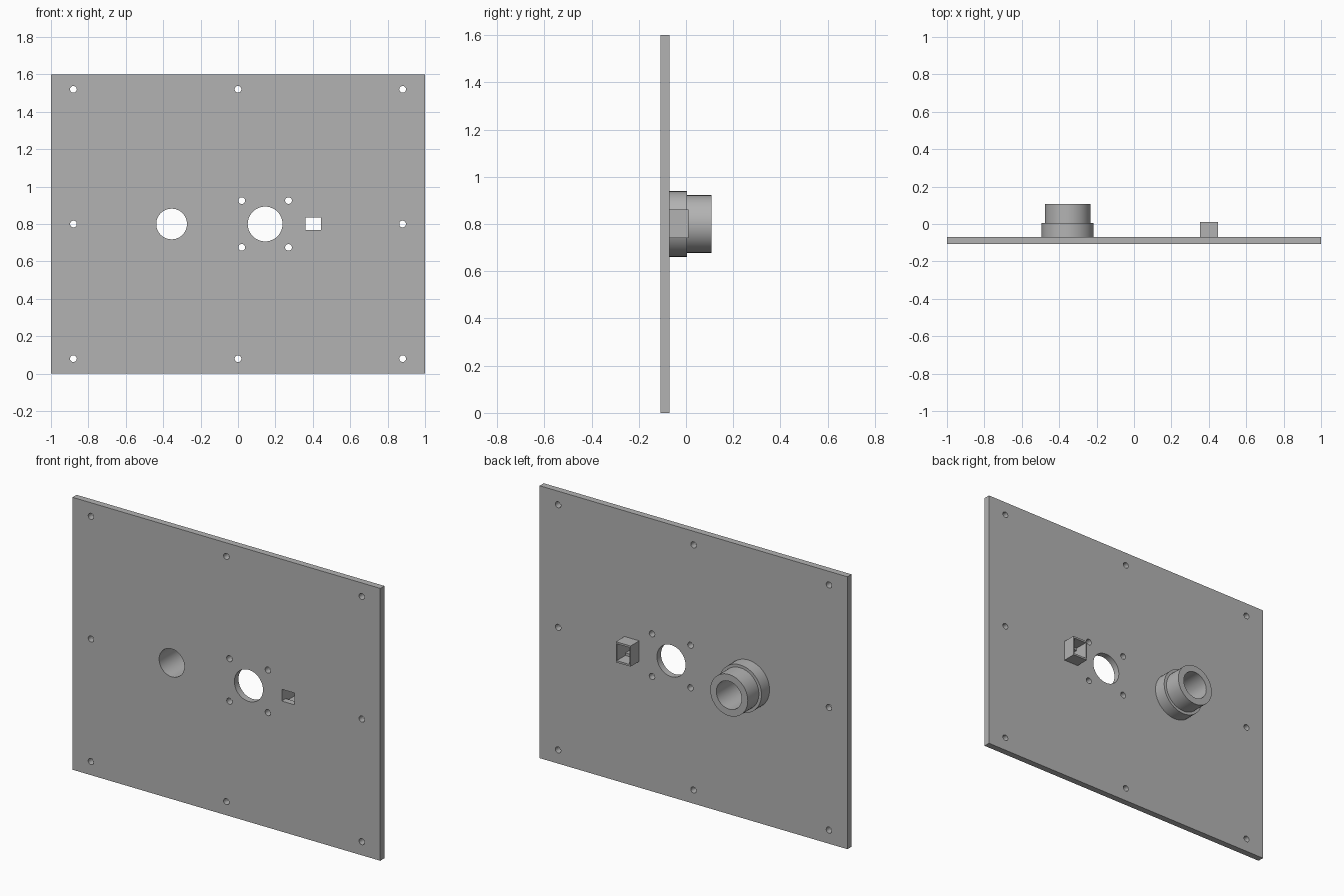
import bpy
import bmesh
from math import cos, sin, pi, radians

cube = bpy.data.objects.get("Cube")
if cube:
    bpy.data.objects.remove(cube, do_unlink=True)

grey = bpy.data.materials.new("plain_grey")
grey.use_nodes = True
colour = (0.45, 0.45, 0.45, 1)
grey.diffuse_color = colour
grey.node_tree.nodes["Principled BSDF"].inputs["Base Color"].default_value = colour


def circle(x, z, r, n=48):
    return [(x + r * cos(2 * pi * i / n), z + r * sin(2 * pi * i / n)) for i in range(n)]


def rect(x0, x1, z0, z1):
    return [(x0, z0), (x1, z0), (x1, z1), (x0, z1)]


def slab(name, y0, y1, outline, holes):
    """Solid between y0 and y1 from an outline in x and z, pierced by holes."""
    curve = bpy.data.curves.new(name, "CURVE")
    curve.dimensions = "2D"
    curve.fill_mode = "BOTH"
    curve.extrude = (y1 - y0) / 2
    for loop in [outline] + holes:
        spline = curve.splines.new("POLY")
        spline.points.add(len(loop) - 1)
        for point, (x, z) in zip(spline.points, loop):
            point.co = (x, z, 0, 1)
        spline.use_cyclic_u = True
    obj = bpy.data.objects.new(name, curve)
    bpy.context.collection.objects.link(obj)
    obj.location.y = (y0 + y1) / 2
    obj.rotation_euler.x = radians(90)
    bpy.ops.object.select_all(action="DESELECT")
    obj.select_set(True)
    bpy.context.view_layer.objects.active = obj
    bpy.ops.object.convert(target="MESH")
    obj = bpy.context.object
    # Weld caps to walls and face everything outward
    bm = bmesh.new()
    bm.from_mesh(obj.data)
    bmesh.ops.remove_doubles(bm, verts=bm.verts, dist=0.0001)
    bmesh.ops.recalc_face_normals(bm, faces=bm.faces)
    bm.to_mesh(obj.data)
    bm.free()
    obj.data.materials.clear()
    obj.data.materials.append(grey)
    bpy.ops.object.shade_smooth_by_angle(angle=radians(30))
    return obj


FRONT, BACK, MID = -0.108, -0.07, 0.8
BORE_X, FAN_X = -0.355, 0.145
bore = circle(BORE_X, MID, 0.082)

# Panel: edge screw holes, bore, round opening with four screws, square socket
edge_screws = [circle(x, MID + dz, 0.018, 24)
               for x in (-0.88, 0, 0.88) for dz in (-0.72, 0, 0.72) if x or dz]
opening_screws = [circle(FAN_X + dx, MID + dz, 0.018, 24)
                  for dx in (-0.125, 0.125) for dz in (-0.125, 0.125)]
slab("panel", FRONT, BACK, rect(-1, 1, 0, 1.6),
     edge_screws + opening_screws
     + [bore, circle(FAN_X, MID, 0.093), rect(0.36, 0.443, 0.767, 0.836)])

# Stepped tube behind the bore
slab("tube_collar", BACK, 0.005, circle(BORE_X, MID, 0.139), [bore])
slab("tube_end", 0.005, 0.108, circle(BORE_X, MID, 0.122), [bore])

# Open socket housing behind the square hole
slab("socket_housing", BACK, 0.01, rect(0.353, 0.449, 0.741, 0.862),
     [rect(0.36, 0.443, 0.752, 0.851)])
